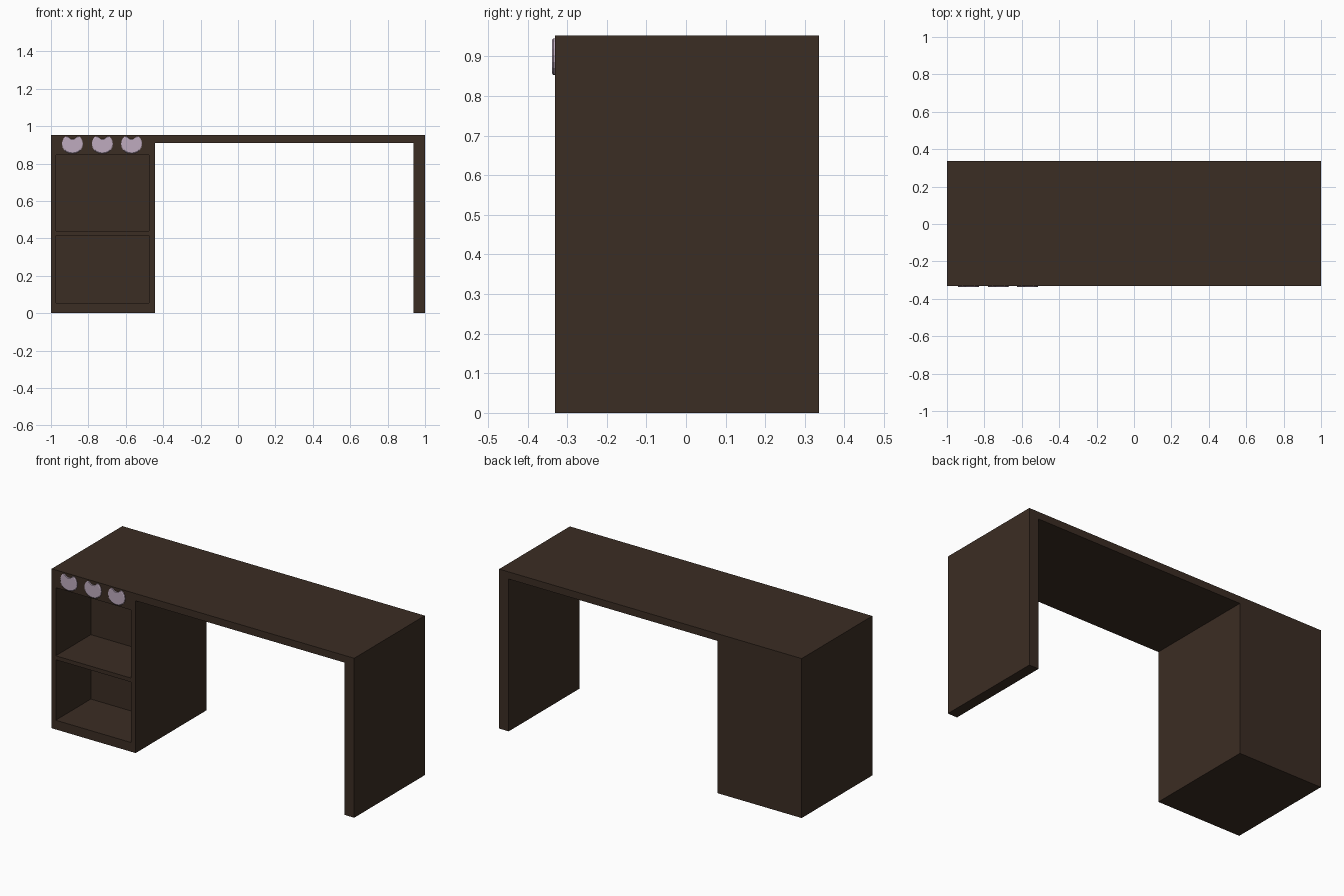
import bpy, bmesh

if "Cube" in bpy.data.objects:
    bpy.data.objects.remove(bpy.data.objects["Cube"])


def material(name, rgb):
    m = bpy.data.materials.new(name)
    m.diffuse_color = (*rgb, 1)
    m.use_nodes = True
    m.node_tree.nodes["Principled BSDF"].inputs["Base Color"].default_value = m.diffuse_color
    return m


WOOD = material("dark_brown_wood", (0.044, 0.026, 0.017))
LILAC = material("pale_lilac", (0.52, 0.41, 0.52))
FRONT, BACK = -0.331, 0.336


def finish(name, bm, mat):
    bmesh.ops.recalc_face_normals(bm, faces=bm.faces[:])
    me = bpy.data.meshes.new(name)
    bm.to_mesh(me)
    bm.free()
    ob = bpy.data.objects.new(name, me)
    bpy.context.collection.objects.link(ob)
    me.materials.append(mat)
    return ob


def prism(name, outline, y0, y1, mat):
    """Extrude an (x, z) outline along y."""
    bm = bmesh.new()
    f = bm.faces.new([bm.verts.new((x, y0, z)) for x, z in outline])
    ext = bmesh.ops.extrude_face_region(bm, geom=[f])
    for v in ext["geom"]:
        if isinstance(v, bmesh.types.BMVert):
            v.co.y = y1
    return finish(name, bm, mat)


# Desk body: cabinet block, worktop and right leg panel in one outline
body = prism("desk_body", [(-1, 0), (-0.445, 0), (-0.445, 0.91), (0.937, 0.91),
                           (0.937, 0), (1, 0), (1, 0.953), (-1, 0.953)],
             FRONT, BACK, WOOD)

# Two open shelf compartments cut into the cabinet front
for label, z0, z1 in (("lower", 0.055, 0.416), ("upper", 0.44, 0.847)):
    cut = prism(label + "_compartment_cutter",
                [(-0.973, z0), (-0.475, z0), (-0.475, z1), (-0.973, z1)],
                FRONT - 0.1, 0.0, WOOD)
    cut.hide_render = True
    cut.hide_viewport = True
    cut.display_type = 'WIRE'
    mod = body.modifiers.new(label + "_compartment", 'BOOLEAN')
    mod.operation = 'DIFFERENCE'
    mod.solver = 'EXACT'
    mod.object = cut

# Three notched round ornaments along the cabinet header
half = [(0, 0.027), (0.013, 0.029), (0.022, 0.039), (0.034, 0.042), (0.046, 0.033),
        (0.054, 0.016), (0.056, 0.0), (0.053, -0.018), (0.044, -0.033),
        (0.03, -0.044), (0.015, -0.049), (0, -0.051)]
outline = half + [(-x, z) for x, z in half[-2:0:-1]]


def ornament(name, cx, cz):
    bm = bmesh.new()
    rings = []
    for s, y in ((1, FRONT + 0.002), (1, FRONT - 0.004), (0.92, FRONT - 0.007)):
        rings.append([bm.verts.new((cx + x * s, y, cz + z * s)) for x, z in outline])
    n = len(outline)
    for a, b in zip(rings, rings[1:]):
        for i in range(n):
            j = (i + 1) % n
            bm.faces.new((a[i], a[j], b[j], b[i]))
    bm.faces.new(rings[0])
    bm.faces.new(rings[-1])
    return finish(name, bm, LILAC)


for i, x in enumerate((-0.885, -0.725, -0.569)):
    ornament(f"drawer_ornament_{i + 1}", x, 0.904)
